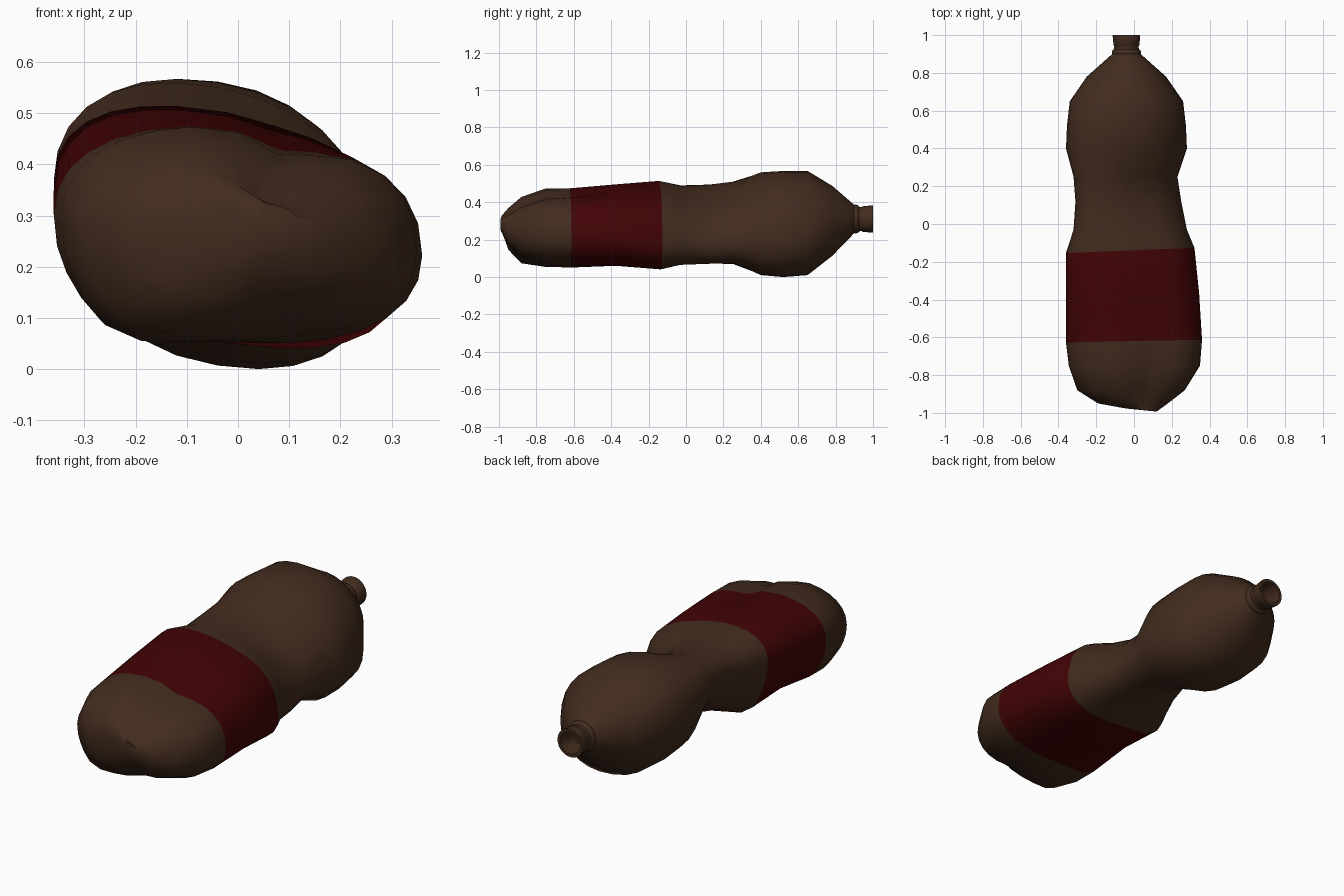
import bpy, bmesh, math

cube = bpy.data.objects.get("Cube")
if cube:
    bpy.data.objects.remove(cube, do_unlink=True)

SEG = 28


def material(name, rgb):
    m = bpy.data.materials.new(name)
    m.use_nodes = True
    m.diffuse_color = (*rgb, 1)
    m.node_tree.nodes["Principled BSDF"].inputs["Base Color"].default_value = (*rgb, 1)
    return m


brown = material("dark brown plastic", (0.055, 0.025, 0.013))
red = material("dark red label", (0.055, 0.001, 0.0015))


def bump(angle, centre, width):
    d = (angle - math.radians(centre) + math.pi) % math.tau - math.pi
    return math.exp(-(d / math.radians(width)) ** 2)


def section(y, x0, x1, z0, z1, skew=0, crease=0, corner=0, foot=0, power=2, slope=0):
    """Skewed, squarish ellipse in a box: top crease, lower-left corner, foot hollow."""
    cx, cz, ax, az = (x0 + x1) / 2, (z0 + z1) / 2, (x1 - x0) / 2, (z1 - z0) / 2

    def square(v):
        return math.copysign(abs(v) ** (2 / power), v)

    ring = []
    for i in range(SEG):
        t = math.tau * i / SEG
        dx, dz = ax * square(math.cos(t)), az * square(math.sin(t + math.asin(skew)))
        a = math.atan2(dz, dx)
        k = 1 - crease * bump(a, 62, 24) + corner * bump(a, 221, 20) - foot * bump(a, 300, 28)
        ring.append((cx + dx * k, y + slope * dx, cz + dz * k))
    return ring


def loft(name, rings, cap_depth, label=()):
    bm = bmesh.new()
    loops = [[bm.verts.new(p) for p in r] for r in rings]
    for j, (a, b) in enumerate(zip(loops, loops[1:])):
        for i in range(SEG):
            n = (i + 1) % SEG
            f = bm.faces.new((a[i], a[n], b[n], b[i]))
            f.material_index = 1 if j in label else 0
    first = loops[0]
    mid = sum((v.co for v in first), first[0].co * 0) / SEG
    mid.y = cap_depth
    hub = bm.verts.new(mid)
    for i in range(SEG):
        bm.faces.new((hub, first[(i + 1) % SEG], first[i]))
    bmesh.ops.recalc_face_normals(bm, faces=bm.faces)
    me = bpy.data.meshes.new(name)
    bm.to_mesh(me)
    bm.free()
    ob = bpy.data.objects.new(name, me)
    bpy.context.collection.objects.link(ob)
    me.materials.append(brown)
    me.materials.append(red)
    bpy.ops.object.select_all(action="DESELECT")
    ob.select_set(True)
    bpy.context.view_layer.objects.active = ob
    bpy.ops.object.shade_smooth_by_angle(angle=math.radians(50))


# Crushed body, from the base to the shoulder
body = [
    section(-0.985, -0.04, 0.12, 0.24, 0.33, -0.1, 0.1, slope=-0.1),
    section(-0.95, -0.19, 0.18, 0.14, 0.37, -0.1, 0.25, 0.1, 0.3),
    section(-0.88, -0.30, 0.27, 0.07, 0.43, -0.1, 0.25, 0.16, 0.2, 2.2),
    section(-0.75, -0.345, 0.35, 0.05, 0.475, -0.12, 0.22, 0.15, 0.06, 2.3),
    section(-0.62, -0.36, 0.36, 0.05, 0.475, -0.15, 0.17, 0.14, 0, 2.3, 0.02),
    section(-0.38, -0.36, 0.345, 0.06, 0.495, -0.25, 0.1, 0.14, 0, 2.3, 0.03),
    section(-0.14, -0.36, 0.32, 0.04, 0.515, -0.32, 0.05, 0.14, 0, 2.4, 0.04),
    section(-0.03, -0.32, 0.28, 0.065, 0.49, -0.4, 0.04, 0.06, 0, 2.2),
    section(0.12, -0.31, 0.25, 0.07, 0.495, -0.55, 0.06, -0.06),
    section(0.25, -0.32, 0.23, 0.07, 0.51, -0.48, 0.03, -0.03),
    section(0.40, -0.36, 0.28, 0.01, 0.56, -0.27, power=2.2),
    section(0.52, -0.355, 0.275, 0.0, 0.567, -0.23, power=2.2),
    section(0.65, -0.34, 0.26, 0.01, 0.567, -0.2, power=2.2),
    section(0.78, -0.25, 0.17, 0.11, 0.49, -0.1),
    section(0.90, -0.115, 0.035, 0.235, 0.385),
]
loft("bottle_body", body, cap_depth=-0.985, label=(4, 5))

# Open neck with a collar, a lip and a hollow inside
profile = [(0.89, 0.072), (0.905, 0.078), (0.92, 0.074), (0.925, 0.066), (0.94, 0.064),
           (0.945, 0.068), (0.995, 0.073), (1.0, 0.072), (1.0, 0.056), (0.90, 0.05)]
neck = [section(y, -0.04 - r, -0.04 + r, 0.31 - r, 0.31 + r) for y, r in profile]
loft("bottle_neck", neck[::-1], cap_depth=0.90)
